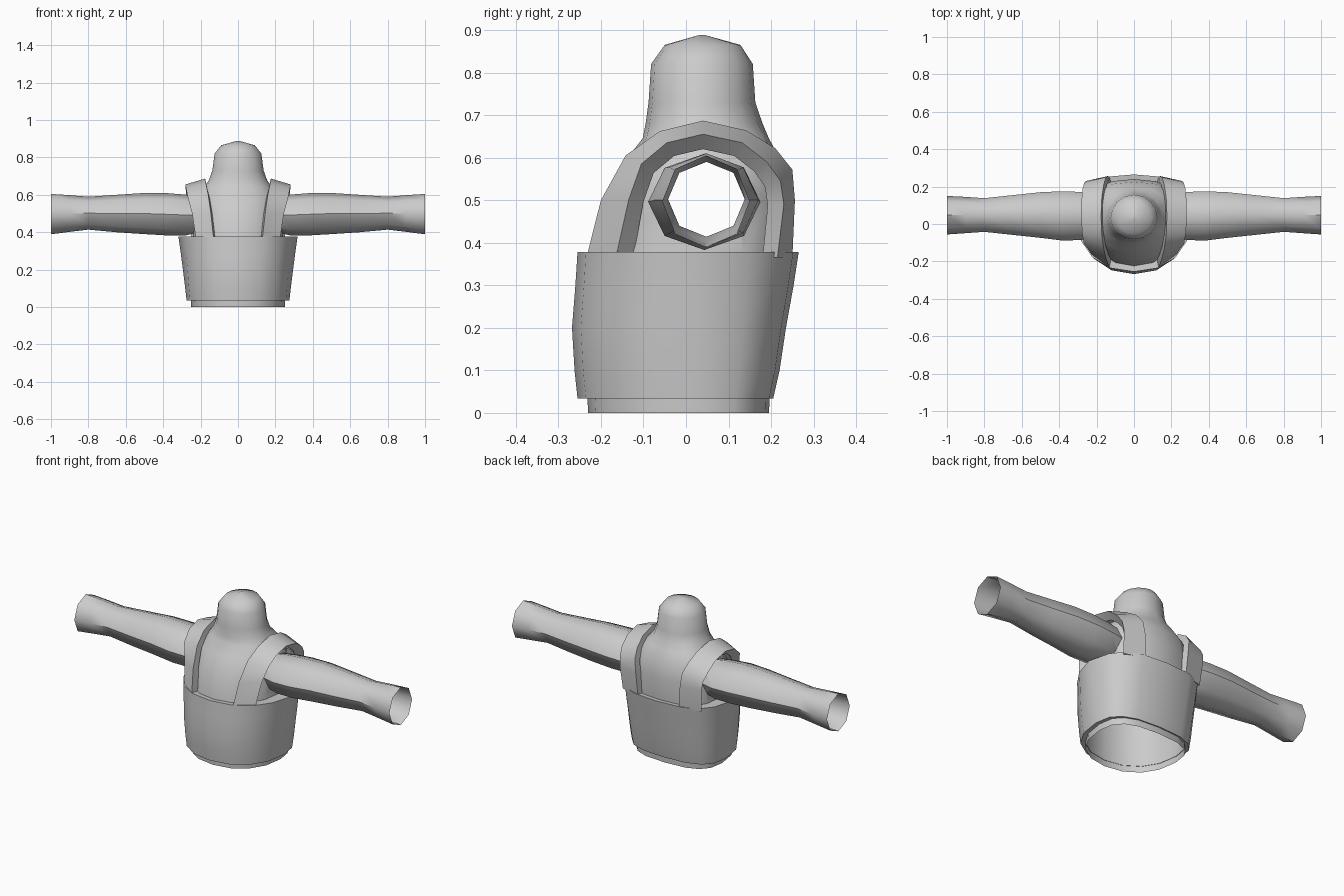
import bpy, bmesh, math

if "Cube" in bpy.data.objects:
    bpy.data.objects.remove(bpy.data.objects["Cube"])

grey = bpy.data.materials.new("plain_grey")
grey.diffuse_color = (0.6, 0.6, 0.6, 1)
grey.use_nodes = True
grey.node_tree.nodes["Principled BSDF"].inputs["Base Color"].default_value = grey.diffuse_color


def make(name, rings, closed=True, caps=True):
    """Skin a list of point rings into one mesh object."""
    bm = bmesh.new()
    rows = [[bm.verts.new(p) for p in ring] for ring in rings]
    n = len(rows[0])
    for a, b in zip(rows, rows[1:]):
        for i in range(n if closed else n - 1):
            j = (i + 1) % n
            bm.faces.new((a[i], a[j], b[j], b[i]))
    if caps:
        bm.faces.new(rows[0])
        bm.faces.new(rows[-1])
    bmesh.ops.recalc_face_normals(bm, faces=bm.faces)
    mesh = bpy.data.meshes.new(name)
    bm.to_mesh(mesh)
    bm.free()
    mesh.materials.append(grey)
    ob = bpy.data.objects.new(name, mesh)
    bpy.context.collection.objects.link(ob)
    return ob


def smooth(ob, angle=40):
    bpy.ops.object.select_all(action='DESELECT')
    ob.select_set(True)
    bpy.context.view_layer.objects.active = ob
    bpy.ops.object.shade_smooth_by_angle(angle=math.radians(angle))


def section(z, hx, front, back, pf=2.2, pb=2.8, n=16):
    """Rounded body section: half width, front and back reach."""
    cy = 0.03
    ring = []
    for i in range(n):
        t = 2 * math.pi * i / n
        c, s = math.cos(t), math.sin(t)
        p = pb if s > 0 else pf
        reach = back - cy if s > 0 else cy - front
        ring.append((hx * math.copysign(abs(c) ** (2 / p), c),
                     cy + reach * math.copysign(abs(s) ** (2 / p), s), z))
    return ring


# torso, neck and rounded stump
torso = make("torso", [
    section(0.0, 0.25, -0.23, 0.195),
    section(0.10, 0.255, -0.235, 0.20),
    section(0.25, 0.25, -0.235, 0.225),
    section(0.37, 0.24, -0.225, 0.235),
    section(0.50, 0.235, -0.195, 0.24),
    section(0.59, 0.22, -0.145, 0.225),
    section(0.645, 0.178, -0.102, 0.195),
    section(0.68, 0.155, -0.095, 0.18, 2, 2),
    section(0.73, 0.137, -0.088, 0.163, 2, 2),
    section(0.82, 0.125, -0.082, 0.157, 2, 2),
    section(0.865, 0.09, -0.05, 0.128, 2, 2),
    section(0.888, 0.008, 0.03, 0.045, 2, 2)])

# arms: one long tube joined through the torso
half = [(1.0, 0.103, 0.108, 0.047, 0.497), (0.9, 0.097, 0.098, 0.048, 0.5),
        (0.8, 0.09, 0.088, 0.048, 0.502), (0.65, 0.106, 0.1, 0.048, 0.5),
        (0.5, 0.122, 0.11, 0.048, 0.5), (0.38, 0.132, 0.113, 0.043, 0.496),
        (0.28, 0.128, 0.109, 0.043, 0.492), (0.2, 0.112, 0.094, 0.043, 0.495)]
stations = [(-s[0],) + s[1:] for s in half] + half[::-1]
arms = make("arms", [
    [(x, cy + ry * math.cos(i * math.pi / 4), cz + rz * math.sin(i * math.pi / 4))
     for i in range(8)] for x, ry, rz, cy, cz in stations])

bpy.context.view_layer.objects.active = torso
mod = torso.modifiers.new("join_arms", 'BOOLEAN')
mod.operation, mod.solver, mod.object = 'UNION', 'EXACT', arms
bpy.ops.object.modifier_apply(modifier=mod.name)
bpy.data.objects.remove(arms)

# open the waist and the sleeve ends
bm = bmesh.new()
bm.from_mesh(torso.data)
ends = [f for f in bm.faces
        if all(v.co.z < 0.001 for v in f.verts)
        or all(abs(v.co.x) > 0.999 for v in f.verts)]
bmesh.ops.delete(bm, geom=ends, context='FACES')
bm.to_mesh(torso.data)
bm.free()
smooth(torso, 45)

# wide vest band with thin lips turned in to the body
band = make("vest_band", [
    section(0.036, 0.25, -0.23, 0.19),
    section(0.034, 0.275, -0.255, 0.205),
    section(0.10, 0.282, -0.262, 0.22),
    section(0.20, 0.29, -0.268, 0.235),
    section(0.30, 0.298, -0.26, 0.253),
    section(0.378, 0.305, -0.255, 0.265),
    section(0.374, 0.235, -0.222, 0.235)], caps=False)
for v in band.data.vertices:          # side points flare toward the top
    if abs(v.co.x) > 0.28 and abs(v.co.y - 0.03) < 0.01:
        v.co.x *= 1 + 0.045 * max(0, v.co.z - 0.1) / 0.28
smooth(band)

# shoulder straps: inner edge (x, y, z) then outer edge (x, y, z), front to back
strap = [
    (0.130, -0.234, 0.365, 0.225, -0.165, 0.365),
    (0.145, -0.200, 0.500, 0.245, -0.135, 0.500),
    (0.160, -0.142, 0.605, 0.268, -0.105, 0.585),
    (0.172, -0.062, 0.662, 0.278, -0.045, 0.635),
    (0.176, 0.040, 0.687, 0.282, 0.040, 0.655),
    (0.172, 0.142, 0.664, 0.280, 0.132, 0.635),
    (0.162, 0.210, 0.622, 0.275, 0.190, 0.590),
    (0.150, 0.250, 0.572, 0.265, 0.222, 0.545),
    (0.140, 0.256, 0.500, 0.258, 0.230, 0.490),
    (0.130, 0.250, 0.365, 0.250, 0.215, 0.365)]


def toward(p, k, dx):
    """Pull a point toward the arm axis and sideways."""
    x, y, z = p
    return (x + dx, 0.04 + (y - 0.04) * k, 0.48 + (z - 0.48) * (k if z > 0.48 else 1))


for side, name in ((1, "right_strap"), (-1, "left_strap")):
    rings = []
    for r in strap:
        a, b = r[:3], r[3:]
        ring = [toward(a, 0.84, -0.008), a, b, toward(b, 0.80, -0.035)]
        rings.append([(side * x, y, z) for x, y, z in ring])
    smooth(make(name, rings), 35)
